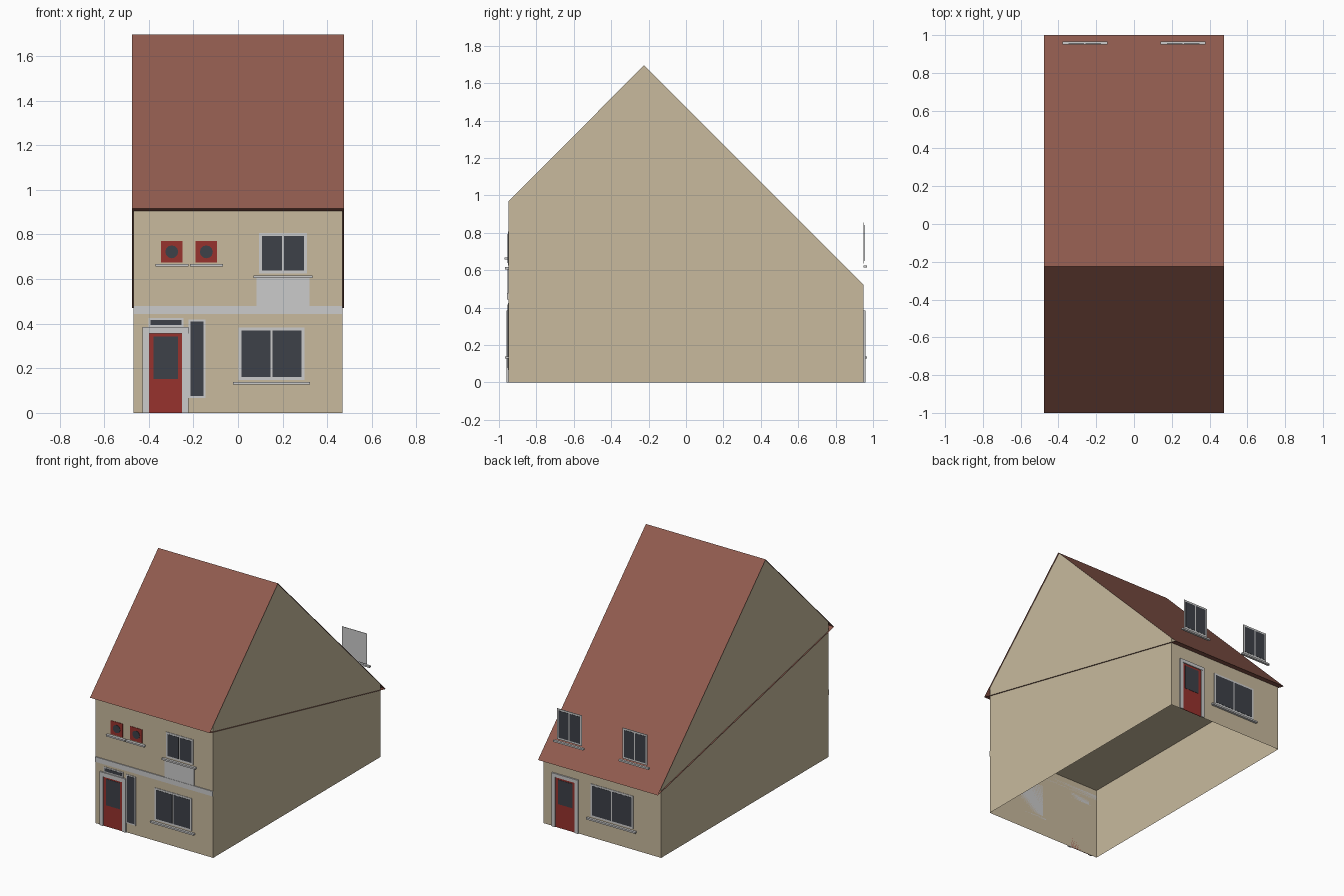
import bpy, bmesh, math

if "Cube" in bpy.data.objects:
    bpy.data.objects.remove(bpy.data.objects["Cube"])

FRONT, BACK = -1, 1
WALL_Y, WALL_X, ROOF_X = 0.95, 0.468, 0.476


def material(name, rgb):
    m = bpy.data.materials.new(name)
    m.diffuse_color = (*rgb, 1)
    m.use_nodes = True
    m.node_tree.nodes["Principled BSDF"].inputs["Base Color"].default_value = m.diffuse_color
    return m


PLASTER = material("plaster", (0.58, 0.49, 0.34))
TILE = material("roof_tile", (0.28, 0.105, 0.077))
RED = material("red_paint", (0.31, 0.032, 0.027))
GLASS = material("dark_glass", (0.047, 0.053, 0.065))


def finish(name, bm, mat=None):
    me = bpy.data.meshes.new(name)
    bm.to_mesh(me)
    bm.free()
    ob = bpy.data.objects.new(name, me)
    bpy.context.collection.objects.link(ob)
    if mat:
        me.materials.append(mat)
    return ob


def slab(name, side, x, z, d, mat=None):
    """Box on the front or back wall; d is its depth range outside the wall."""
    bm = bmesh.new()
    bmesh.ops.create_cube(bm, size=1)
    ys = sorted(side * (WALL_Y + v) for v in d)
    for v in bm.verts:
        v.co = (x[v.co.x > 0], ys[v.co.y > 0], z[v.co.z > 0])
    return finish(name, bm, mat)


def window(name, side, x, z, rim=0.013, panes=2, sill=0.025):
    """Thin frame plate, evenly split panes and a projecting sill."""
    slab(name + "_frame", side, x, z, (0, 0.003))
    w = (x[1] - x[0] - 2 * rim + 0.009) / panes
    for i in range(panes):
        a = x[0] + rim + i * w
        slab(f"{name}_pane_{i}", side, (a, a + w - 0.009), (z[0] + rim, z[1] - rim), (0.002, 0.0045), GLASS)
    if sill:
        slab(name + "_sill", side, (x[0] - sill, x[1] + sill), (z[0] - 0.021, z[0] - 0.009), (0, 0.017))


def door(name, side, x, height, rim, glass_x, glass_z, head):
    """Red door leaf with glass, jambs and a head beam."""
    slab(name + "_leaf", side, (x[0] + rim, x[1] - rim), (0, height), (0, 0.003), RED)
    slab(name + "_glass", side, glass_x, glass_z, (0.002, 0.005), GLASS)
    slab(name + "_jamb_a", side, (x[0], x[0] + rim), (0, height), (0, 0.009))
    slab(name + "_jamb_b", side, (x[1] - rim, x[1]), (0, height), (0, 0.009))
    slab(name + "_head", side, x, (height, height + head), (0, 0.01))


# House shell: gabled side walls, front and back walls, upper floor, open base
bm = bmesh.new()
profile = [(-0.95, 0), (0.95, 0), (0.95, 0.52), (-0.225, 1.695), (-0.95, 0.967)]
left = [bm.verts.new((-WALL_X, y, z)) for y, z in profile]
right = [bm.verts.new((WALL_X, y, z)) for y, z in profile]
bm.faces.new(left[::-1])
bm.faces.new(right)
bm.faces.new((left[1], left[2], right[2], right[1]))
bm.faces.new((left[4], left[0], right[0], right[4]))
bm.faces.new([bm.verts.new((sx * WALL_X, sy * WALL_Y, 0.52))
              for sx, sy in ((-1, -1), (-1, 1), (1, 1), (1, -1))])
finish("walls", bm, PLASTER)

# Roof: thin triangular tube overhanging the walls, ends open
bm = bmesh.new()
profile = [(-1, 0.917), (1, 0.47), (-0.225, 1.697)]
left = [bm.verts.new((-ROOF_X, y, z)) for y, z in profile]
right = [bm.verts.new((ROOF_X, y, z)) for y, z in profile]
for i in range(3):
    j = (i + 1) % 3
    bm.faces.new((left[i], left[j], right[j], right[i]))
bmesh.ops.recalc_face_normals(bm, faces=bm.faces)
finish("roof", bm, TILE)

# Front: floor band and panel under the upper window
slab("floor_band", FRONT, (-WALL_X, WALL_X), (0.443, 0.479), (0, 0.006))
slab("window_panel", FRONT, (0.083, 0.32), (0.479, 0.604), (0, 0.004))

# Front windows
window("front_upper_window", FRONT, (0.094, 0.31), (0.625, 0.807))
window("front_lower_window", FRONT, (0.002, 0.298), (0.148, 0.382))

# Front door, transom light and side light
door("front_door", FRONT, (-0.428, -0.222), 0.355, 0.028, (-0.379, -0.269), (0.153, 0.342), 0.03)
window("transom_light", FRONT, (-0.402, -0.245), (0.385, 0.425), 0.009, 1, 0)
window("side_light", FRONT, (-0.222, -0.146), (0.067, 0.418), 0.009, 1, 0)

# Small red square windows with round glass
for i, cx in enumerate((-0.297, -0.142)):
    slab(f"red_window_{i}", FRONT, (cx - 0.048, cx + 0.048), (0.674, 0.771), (0, 0.003), RED)
    slab(f"red_window_sill_{i}", FRONT, (cx - 0.074, cx + 0.074), (0.657, 0.668), (0, 0.02))
    bpy.ops.mesh.primitive_cylinder_add(vertices=12, radius=0.029, depth=0.004,
                                        location=(cx, -WALL_Y - 0.003, 0.722),
                                        rotation=(math.pi / 2, 0, 0))
    bpy.context.object.name = f"round_glass_{i}"
    bpy.context.object.data.materials.append(GLASS)

# Back door, lower window and the two upright windows above the eave
door("back_door", BACK, (0.187, 0.397), 0.36, 0.026, (0.235, 0.35), (0.17, 0.345), 0.025)
window("back_lower_window", BACK, (-0.248, 0.093), (0.148, 0.385))
for i, cx in enumerate((-0.26, 0.26)):
    window(f"back_upper_window_{i}", BACK, (cx - 0.099, cx + 0.099), (0.635, 0.855), sill=0.02)
